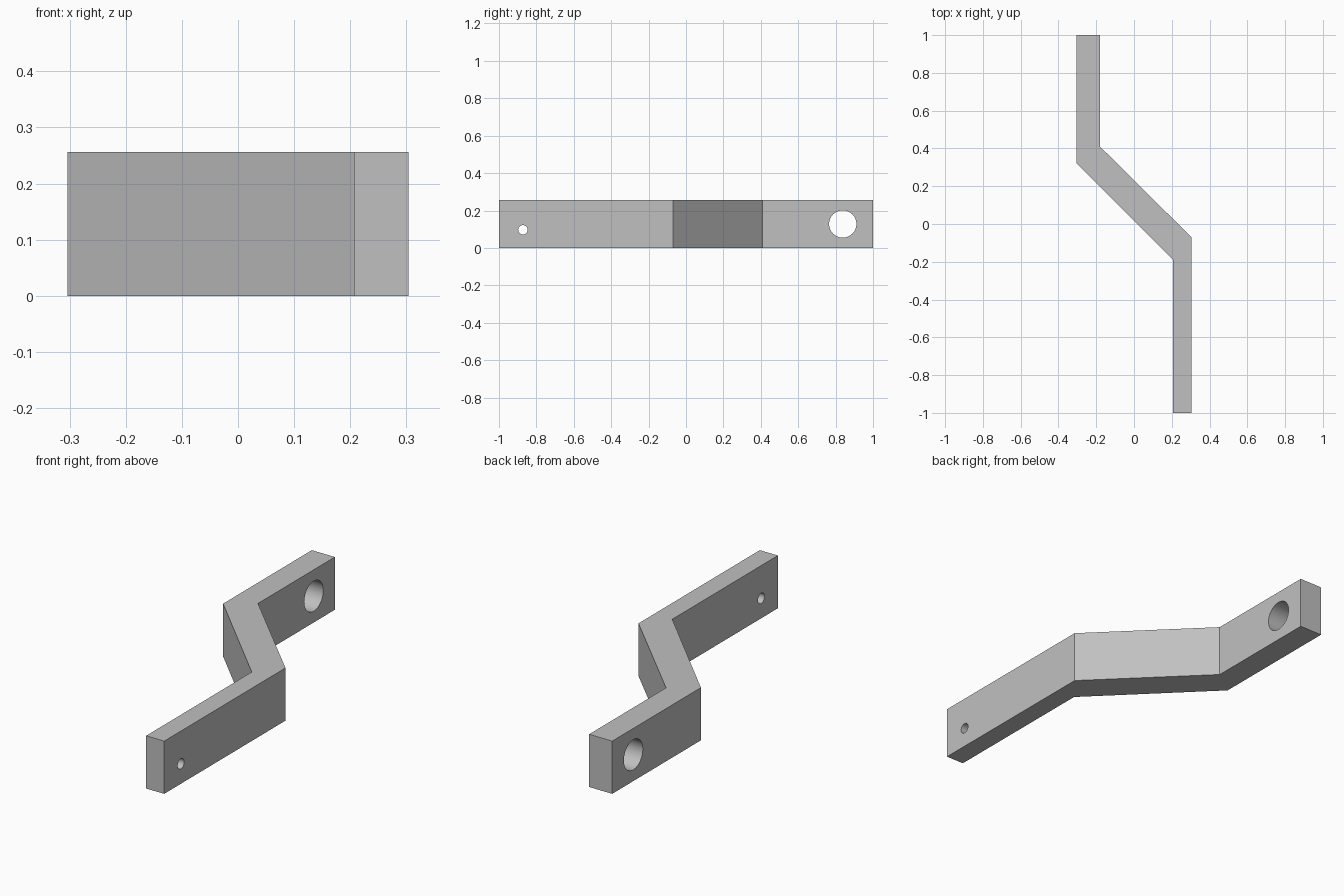
import bpy, bmesh, math

cube = bpy.data.objects.get("Cube")
if cube:
    bpy.data.objects.remove(cube, do_unlink=True)

HEIGHT = 0.256

grey = bpy.data.materials.new("plain grey")
grey.use_nodes = True
colour = (0.53, 0.53, 0.53, 1)
grey.diffuse_color = colour
grey.node_tree.nodes["Principled BSDF"].inputs["Base Color"].default_value = colour

# Offset bar: plan outline extruded upwards
outline = [(-0.304, 1), (-0.304, 0.32), (0.207, -0.19), (0.207, -1),
           (0.304, -1), (0.304, -0.07), (-0.18, 0.41), (-0.18, 1)]
bm = bmesh.new()
base = bm.faces.new([bm.verts.new((x, y, 0)) for x, y in outline])
top = bmesh.ops.extrude_face_region(bm, geom=[base])["geom"]
bmesh.ops.translate(bm, vec=(0, 0, HEIGHT),
                    verts=[v for v in top if isinstance(v, bmesh.types.BMVert)])
bmesh.ops.recalc_face_normals(bm, faces=bm.faces)
mesh = bpy.data.meshes.new("offset_bar")
bm.to_mesh(mesh)
bm.free()
bar = bpy.data.objects.new("offset_bar", mesh)
bpy.context.collection.objects.link(bar)
mesh.materials.append(grey)


def drill(name, x, y, z, radius):
    """Cut a round hole through the bar along x."""
    bpy.ops.mesh.primitive_cylinder_add(vertices=48, radius=radius, depth=0.3,
                                        location=(x, y, z),
                                        rotation=(0, math.pi / 2, 0))
    cutter = bpy.context.object
    cutter.name = name
    cutter.data.materials.append(grey)
    bpy.context.view_layer.update()
    mod = bar.modifiers.new(name, "BOOLEAN")
    mod.operation = "DIFFERENCE"
    mod.solver = "EXACT"
    mod.object = cutter
    bpy.context.view_layer.objects.active = bar
    bpy.ops.object.modifier_apply(modifier=name)
    bpy.data.objects.remove(cutter, do_unlink=True)


# Small pin hole at the front, large bore at the back
drill("pin_hole", 0.255, -0.872, 0.097, 0.025)
drill("bore", -0.242, 0.838, 0.128, 0.073)

# Smooth hole walls, sharp bar edges
bpy.ops.object.select_all(action="DESELECT")
bar.select_set(True)
bpy.context.view_layer.objects.active = bar
bpy.ops.object.shade_smooth_by_angle(angle=math.radians(30))
